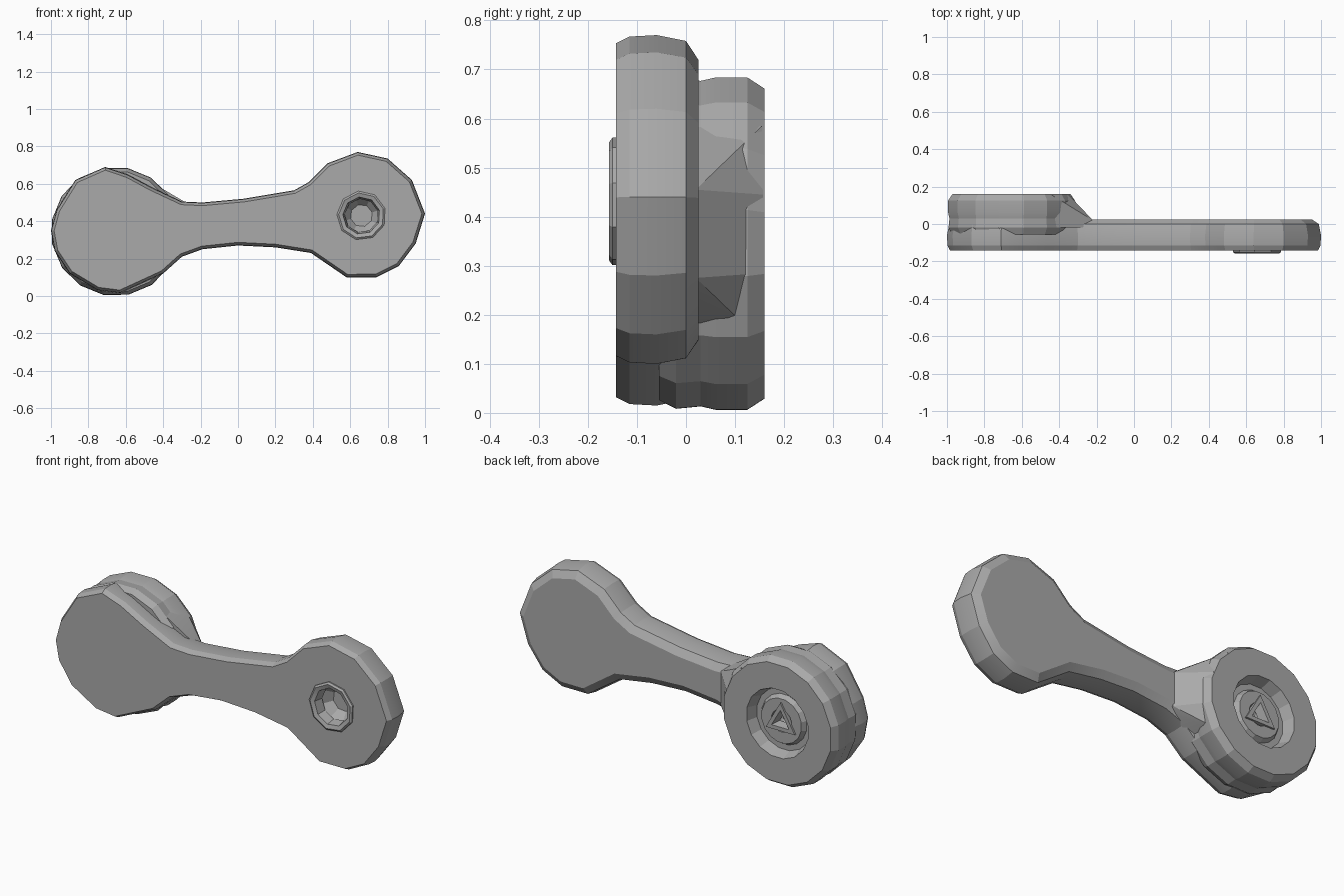
import bpy, bmesh, math
from mathutils import Vector

cube = bpy.data.objects.get("Cube")
if cube:
    bpy.data.objects.remove(cube, do_unlink=True)

metal = bpy.data.materials.new("grey metal")
metal.use_nodes = True
grey = (0.4, 0.4, 0.4, 1)
metal.diffuse_color = grey
metal.node_tree.nodes["Principled BSDF"].inputs["Base Color"].default_value = grey


def finish(name, bm):
    """Turn a bmesh into a named metal object."""
    bmesh.ops.recalc_face_normals(bm, faces=bm.faces[:])
    mesh = bpy.data.meshes.new(name)
    bm.to_mesh(mesh)
    bm.free()
    mesh.materials.append(metal)
    ob = bpy.data.objects.new(name, mesh)
    bpy.context.collection.objects.link(ob)
    return ob


def skin(bm, loops, closed=False):
    """Join rings of equal length, capping the ends unless the section is closed."""
    rings = [[bm.verts.new(p) for p in ring] for ring in loops]
    n = len(rings[0])
    pairs = list(zip(rings, rings[1:]))
    if closed:
        pairs.append((rings[-1], rings[0]))
    else:
        bm.faces.new(rings[0])
        bm.faces.new(rings[-1])
    for a, b in pairs:
        for i in range(n):
            j = (i + 1) % n
            bm.faces.new((a[i], a[j], b[j], b[i]))


def lathe(name, x, z, profile, sides, closed=False, turn=0.0):
    """Revolve (radius, y) points about an axis parallel to y."""
    bm = bmesh.new()
    loops = []
    for r, y in profile:
        angles = [math.tau * i / sides + turn for i in range(sides)]
        loops.append([(x + r * math.cos(a), y, z + r * math.sin(a)) for a in angles])
    skin(bm, loops, closed)
    return finish(name, bm)


def inset(points, d):
    """Move a clockwise outline inwards by d."""
    out = []
    for i, p in enumerate(points):
        a = (p - points[i - 1]).normalized()
        b = (points[(i + 1) % len(points)] - p).normalized()
        m = a + b
        m.normalize()
        out.append(p + Vector((m.y, -m.x)) * d)
    return out


# Arm: one outline, skinned through a bevelled section
outline = [Vector(p) for p in (
    (-1, .35), (-.97, .46), (-.87, .62), (-.71, .69), (-.59, .65), (-.46, .58), (-.3, .505),
    (-.19, .5), (.03, .52), (.3, .565), (.38, .61), (.48, .71), (.64, .77),
    (.8, .735), (.93, .62), (1, .44), (.95, .28), (.86, .16), (.74, .1), (.58, .1),
    (.39, .23), (.2, .26), (0, .27), (-.19, .25), (-.3, .21), (-.4, .12),
    (-.63, .015), (-.75, .03), (-.9, .12), (-.98, .24))]
bm = bmesh.new()
skin(bm, [[(p.x, y, p.y) for p in inset(outline, d)]
          for d, y in ((.017, -.143), (.003, -.115), (0, -.06), (.012, 0), (.05, .025))])
arm = finish("crank_arm", bm)

# Pedal socket: blind hole cut in the arm
PX, PZ = .66, .43
cutter = lathe("socket_cutter", PX, PZ, [(.115, -.3), (.115, -.11), (.06, -.05)], 8, turn=.3)
cutter.hide_render = True
cut = arm.modifiers.new("socket", "BOOLEAN")
cut.object = cutter
cut.solver = "EXACT"
bpy.context.view_layer.objects.active = arm
bpy.ops.object.modifier_apply(modifier="socket")
bpy.data.objects.remove(cutter, do_unlink=True)

# Raised collar around the socket
lathe("socket_collar", PX, PZ,
      [(.132, -.13), (.132, -.15), (.122, -.157), (.1, -.15), (.09, -.1), (.12, -.1)],
      9, closed=True, turn=.3)

# Axle hub with a recessed back face
HX, HZ = -.655, .345
lathe("axle_hub", HX, HZ,
      [(.325, -.055), (.343, -.02), (.338, .03), (.345, .06), (.345, .125), (.322, .16),
       (.185, .16), (.165, .1), (.135, .1), (.12, .125), (.06, .125), (.03, .07)],
      16, turn=.2)

# Small triangular bolt ring inside the recess
lathe("axle_bolt", HX, HZ, [(.1, .11), (.1, .135), (.06, .135), (.04, .09)], 3,
      closed=True, turn=math.pi / 2)

# Sloping web that blends the hub into the arm
bm = bmesh.new()
for x, y, half in ((-.35, .157, .08), (-.44, .155, .22), (-.44, -.02, .23),
                   (-.22, .02, .09), (-.22, -.02, .1), (-.33, .02, .14)):
    for side in (-1, 1):
        bm.verts.new((x, y, .365 + side * half))
bmesh.ops.convex_hull(bm, input=bm.verts[:])
finish("hub_web", bm)

# Crisp edges on the facets, soft on the shallow bevels
for ob in bpy.context.collection.objects:
    if ob.type == "MESH":
        ob.select_set(True)
        bpy.context.view_layer.objects.active = ob
bpy.ops.object.shade_smooth_by_angle(angle=math.radians(15))
